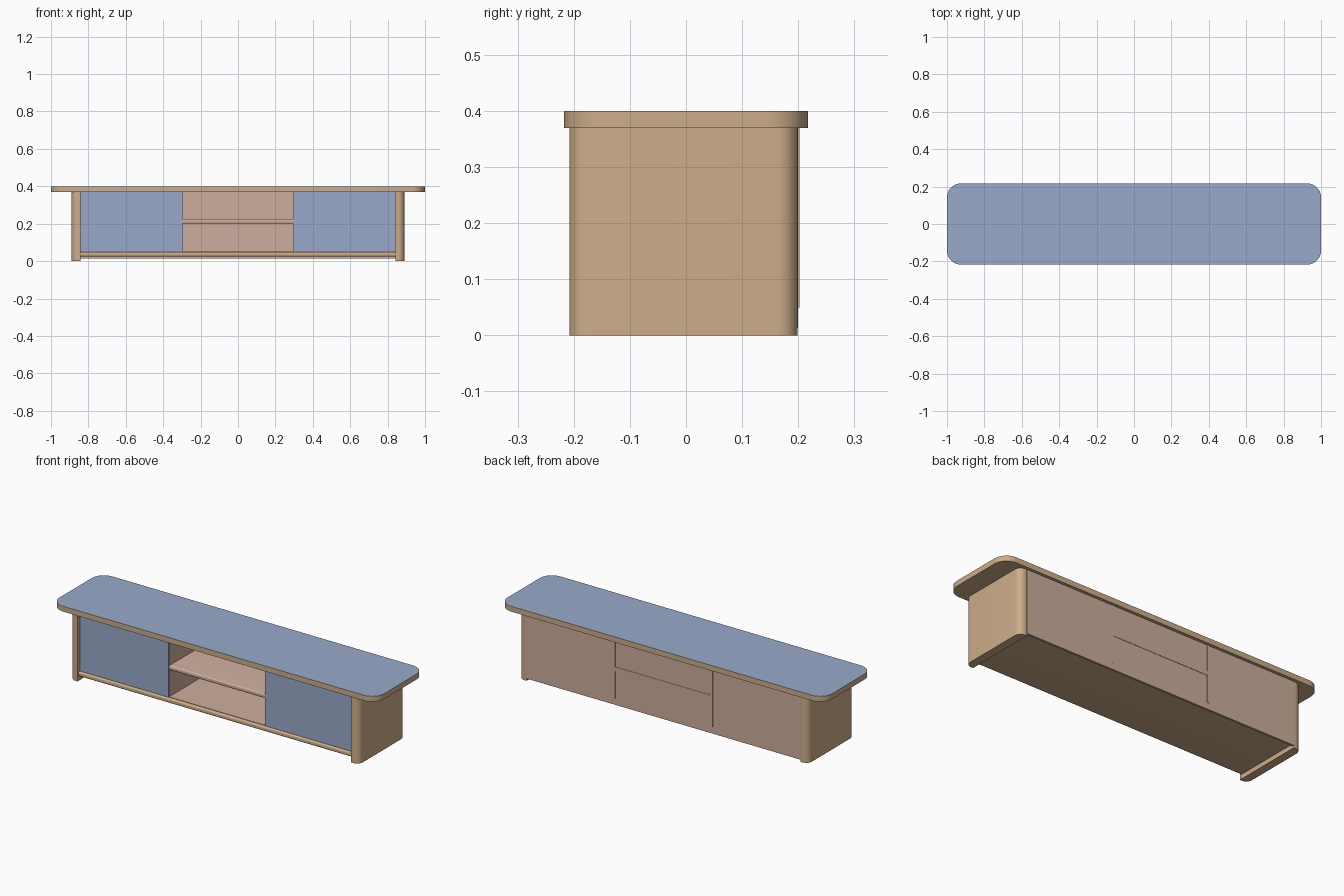
import bpy, bmesh

if "Cube" in bpy.data.objects:
    bpy.data.objects.remove(bpy.data.objects["Cube"])


def material(name, rgb):
    m = bpy.data.materials.new(name)
    m.diffuse_color = (*rgb, 1.0)
    m.use_nodes = True
    m.node_tree.nodes["Principled BSDF"].inputs["Base Color"].default_value = m.diffuse_color
    return m


WOOD = material("light wood", (0.61, 0.42, 0.25))
BLUE = material("soft blue", (0.32, 0.40, 0.60))
PINK = material("rose beige", (0.61, 0.42, 0.335))


def box(name, x, y, z, mats, edge_rule=None, radius=0.0, segments=8):
    """Box from ranges; edges whose (midpoint, direction) pass the rule are rounded."""
    bm = bmesh.new()
    bmesh.ops.create_cube(bm, size=1.0)
    for v in bm.verts:
        v.co = [r[0] + (c + 0.5) * (r[1] - r[0]) for c, r in zip(v.co, (x, y, z))]
    if edge_rule:
        edges = [e for e in bm.edges
                 if edge_rule((e.verts[0].co + e.verts[1].co) / 2,
                              (e.verts[1].co - e.verts[0].co).normalized())]
        bmesh.ops.bevel(bm, geom=edges, offset=radius, segments=segments,
                        profile=0.5, affect='EDGES')
    bm.normal_update()
    if len(mats) > 1:  # second colour on the upward face
        for f in bm.faces:
            f.material_index = 1 if f.normal.z > 0.9 else 0
    me = bpy.data.meshes.new(name)
    bm.to_mesh(me)
    bm.free()
    for m in mats:
        me.materials.append(m)
    ob = bpy.data.objects.new(name, me)
    bpy.context.collection.objects.link(ob)
    if edge_rule:
        bpy.ops.object.select_all(action='DESELECT')
        ob.select_set(True)
        bpy.context.view_layer.objects.active = ob
        bpy.ops.object.shade_smooth_by_angle()
    return ob


# Rounded top board with a blue upper face
box("top_board", (-1, 1), (-0.217, 0.217), (0.37, 0.40), [WOOD, BLUE],
    lambda c, d: abs(d.z) > 0.9, 0.075, 10)

# Sides, doors and dividers, left and right
for s, side in ((-1, "left"), (1, "right")):
    def xr(a, b):
        return tuple(sorted((s * a, s * b)))
    box(side + "_side_panel", xr(0.843, 0.89), (-0.208, 0.199), (0.0, 0.37), [WOOD],
        lambda c, d: abs(d.z) > 0.9 and abs(c.x) > 0.87, 0.035)
    box(side + "_door", xr(0.298, 0.843), (-0.187, -0.18), (0.05, 0.37), [BLUE])
    box(side + "_divider", xr(0.295, 0.305), (-0.18, 0.202), (0.05, 0.37), [PINK])

# Bottom board with a rounded front edge
box("bottom_board", (-0.843, 0.843), (-0.2, 0.19), (0.025, 0.05), [WOOD],
    lambda c, d: abs(d.x) > 0.9 and c.y < 0, 0.008, 5)

# Niche floor lining and middle shelf
box("niche_floor", (-0.295, 0.295), (-0.185, 0.19), (0.05, 0.052), [PINK])
box("middle_shelf", (-0.295, 0.295), (-0.185, 0.202), (0.2, 0.225), [PINK],
    lambda c, d: abs(d.x) > 0.9 and c.y < 0, 0.008, 5)

# Back panel
box("back_panel", (-0.845, 0.845), (0.188, 0.2), (0.013, 0.37), [PINK])
